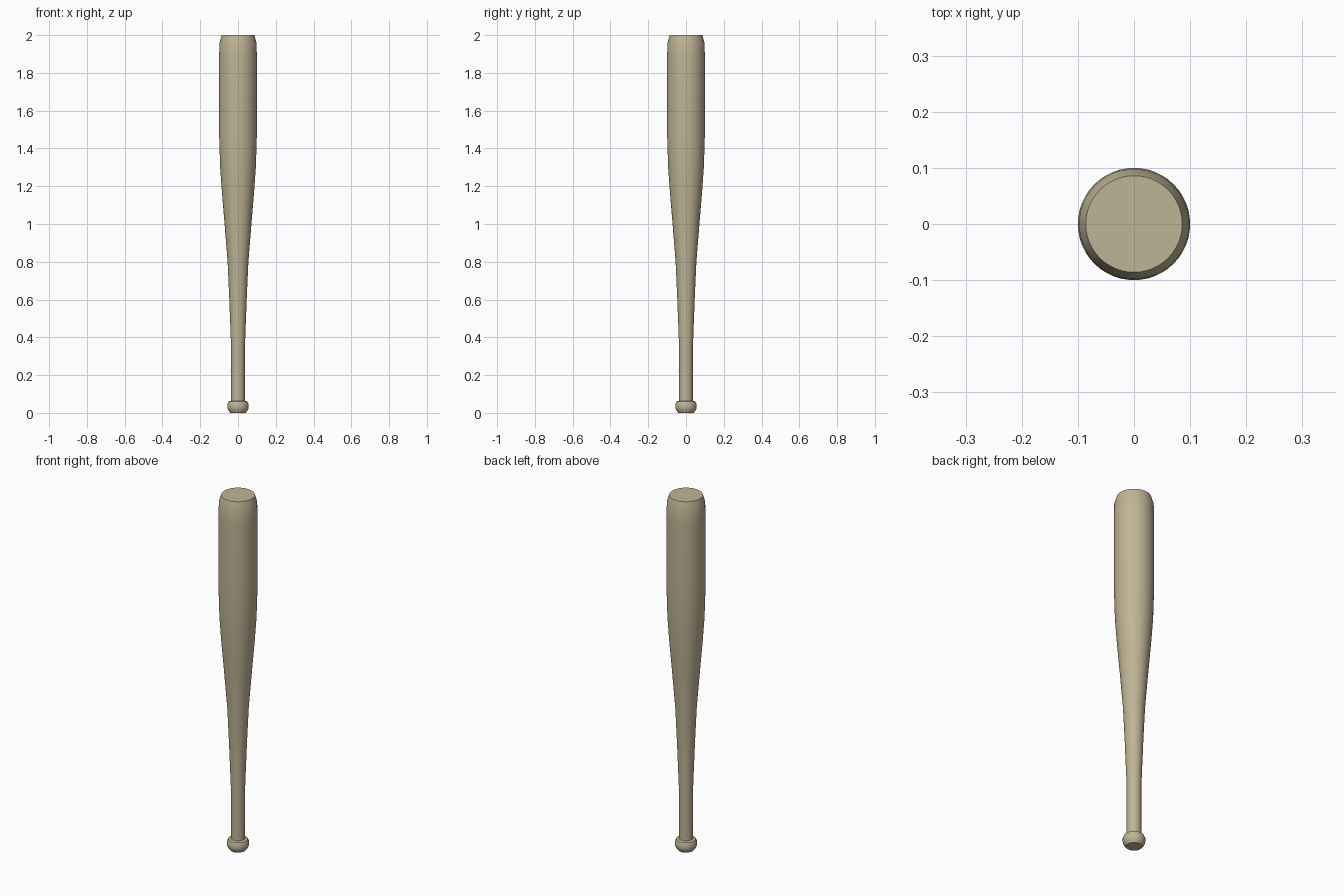
import bpy, bmesh, math

if "Cube" in bpy.data.objects:
    bpy.data.objects.remove(bpy.data.objects["Cube"])

SEGMENTS = 48

wood = bpy.data.materials.new("pale_wood")
wood.diffuse_color = (0.52, 0.46, 0.30, 1)
wood.use_nodes = True
wood.node_tree.nodes["Principled BSDF"].inputs["Base Color"].default_value = wood.diffuse_color


def lathe(name, profile):
    """Turn a (radius, height) profile round z and cap both ends."""
    bm = bmesh.new()
    rings = []
    for r, z in profile:
        rings.append([bm.verts.new((r * math.cos(2 * math.pi * i / SEGMENTS),
                                    r * math.sin(2 * math.pi * i / SEGMENTS), z))
                      for i in range(SEGMENTS)])
    for low, high in zip(rings, rings[1:]):
        for i in range(SEGMENTS):
            j = (i + 1) % SEGMENTS
            bm.faces.new((low[i], low[j], high[j], high[i]))
    bm.faces.new(rings[0][::-1])
    bm.faces.new(rings[-1])
    mesh = bpy.data.meshes.new(name)
    bm.to_mesh(mesh)
    bm.free()
    mesh.materials.append(wood)
    obj = bpy.data.objects.new(name, mesh)
    bpy.context.collection.objects.link(obj)
    bpy.context.view_layer.objects.active = obj
    obj.select_set(True)
    bpy.ops.object.shade_smooth_by_angle(angle=math.radians(30))
    obj.select_set(False)
    return obj


# Whole bat turned as one piece: knob, handle, taper, barrel, chamfered tip
lathe("baseball_bat", [
    (0.041, 0.0), (0.054, 0.018), (0.056, 0.028), (0.056, 0.046),
    (0.050, 0.060), (0.036, 0.064),
    (0.037, 0.36), (0.046, 0.60), (0.055, 0.80),
    (0.071, 1.00), (0.086, 1.18), (0.095, 1.31),
    (0.100, 1.48), (0.100, 1.88), (0.098, 1.96), (0.086, 2.0),
])
